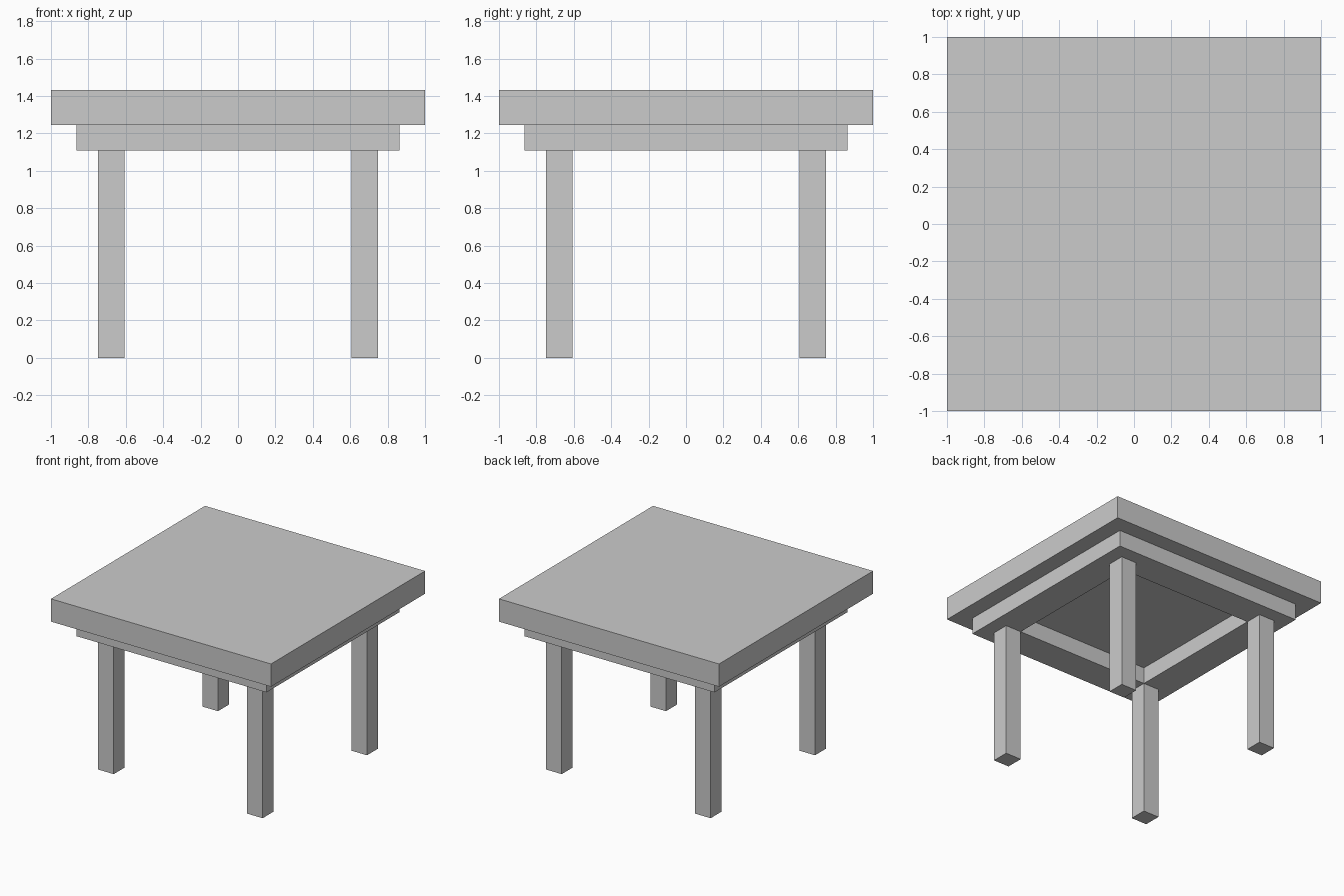
import bpy
import bmesh

if "Cube" in bpy.data.objects:
    bpy.data.objects.remove(bpy.data.objects["Cube"])

TOP_Z, SLAB_Z, APRON_Z = 1.431, 1.244, 1.109
APRON_OUT, LEG_OUT, INNER = 0.864, 0.748, 0.606


def box(name, lo, hi):
    """Axis-aligned box between two corners."""
    bpy.ops.mesh.primitive_cube_add(size=1, location=[(a + b) / 2 for a, b in zip(lo, hi)])
    ob = bpy.context.object
    ob.name = name
    ob.scale = [b - a for a, b in zip(lo, hi)]
    bpy.ops.object.transform_apply(location=False, rotation=False, scale=True)
    return ob


def square_frame(name, outer, inner, z0, z1):
    """Hollow square frame: four-sided loops bridged around a rectangular section."""
    bm = bmesh.new()
    corners = [(-1, -1), (1, -1), (1, 1), (-1, 1)]
    section = [(outer, z0), (outer, z1), (inner, z1), (inner, z0)]
    loops = [[bm.verts.new((x * r, y * r, z)) for x, y in corners] for r, z in section]
    for i in range(4):
        a, b = loops[i], loops[(i + 1) % 4]
        for j in range(4):
            k = (j + 1) % 4
            bm.faces.new((a[j], a[k], b[k], b[j]))
    bmesh.ops.recalc_face_normals(bm, faces=bm.faces)
    mesh = bpy.data.meshes.new(name)
    bm.to_mesh(mesh)
    bm.free()
    ob = bpy.data.objects.new(name, mesh)
    bpy.context.collection.objects.link(ob)
    return ob


# Thick square table top
box("table_top", (-1, -1, SLAB_Z), (1, 1, TOP_Z))

# Apron frame under the top, open in the middle
square_frame("apron", APRON_OUT, INNER, APRON_Z, SLAB_Z)

# Four square legs, flush with the inner corners of the apron
for side_y, y in (("front", -1), ("back", 1)):
    for side_x, x in (("left", -1), ("right", 1)):
        xs = sorted((x * INNER, x * LEG_OUT))
        ys = sorted((y * INNER, y * LEG_OUT))
        box(f"{side_y}_{side_x}_leg", (xs[0], ys[0], 0), (xs[1], ys[1], APRON_Z))
